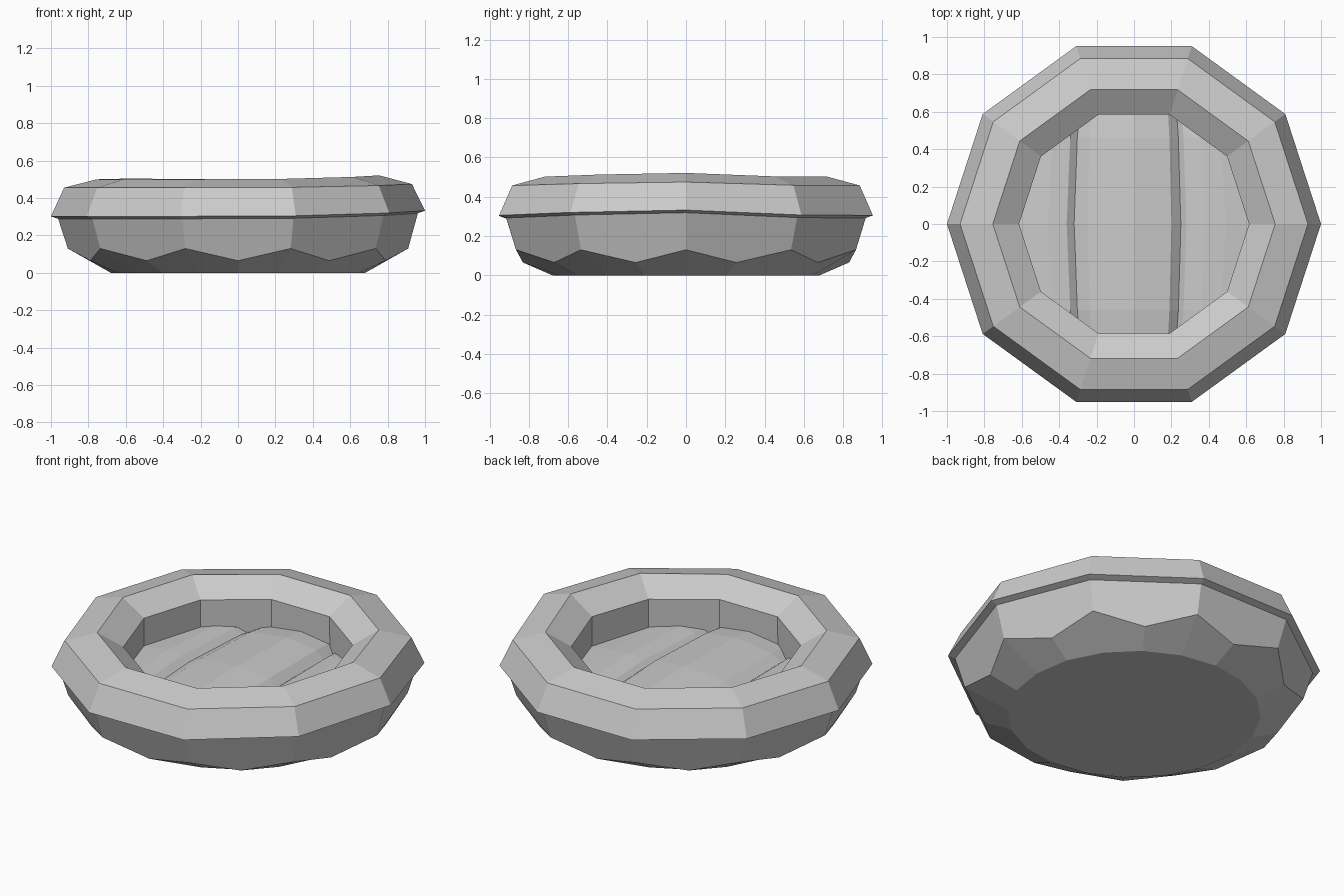
import bpy, bmesh
from math import cos, sin, pi
from mathutils import Vector

if "Cube" in bpy.data.objects:
    bpy.data.objects.remove(bpy.data.objects["Cube"])

N = 10


def make(name, bm):
    bmesh.ops.recalc_face_normals(bm, faces=bm.faces[:])
    me = bpy.data.meshes.new(name)
    bm.to_mesh(me)
    bm.free()
    ob = bpy.data.objects.new(name, me)
    bpy.context.collection.objects.link(ob)
    return ob


def ring(bm, r, z, n=N, lift=None):
    lift = lift or [0] * n
    return [bm.verts.new((r * cos(2 * pi * i / n), r * sin(2 * pi * i / n), z + lift[i]))
            for i in range(n)]


def bridge(bm, a, b):
    n = len(a)
    for i in range(n):
        j = (i + 1) % n
        bm.faces.new((a[i], a[j], b[j], b[i]))


# Padded rim: a ten-sided ring, slightly raised towards +x, with an upright inner wall
lift = [.03, .005, .003, .003, .005, 0, 0, 0, .003, .018]
profile = [(.96, .288, 1), (1.0, .302, 1), (.93, .455, .65), (.755, .50, .7),
           (.615, .415, .3), (.617, .19, 0)]
bm = bmesh.new()
rings = [ring(bm, r, z, lift=[l * k for l in lift]) for r, z, k in profile]
for a, b in zip(rings, rings[1:]):
    bridge(bm, a, b)
# normals: profile runs from outside over the top to the inside
rim = make("padded_rim", bm)

# Base: ten flat walls, zigzag edge, rounded underside and flat foot
bm = bmesh.new()
top = ring(bm, .962, .290, lift=lift)
zig = []
for i in range(2 * N):
    r, z = ((.91, .13), (.83, .065))[i % 2]
    zig.append(bm.verts.new((r * cos(pi * i / N), r * sin(pi * i / N), z)))
foot = ring(bm, .68, 0, 2 * N)
for i in range(N):
    j = (i + 1) % N
    bm.faces.new((top[i], zig[2 * i], zig[2 * i + 1], zig[2 * j], top[j]))
bridge(bm, zig, foot)
bm.faces.new(foot)
make("base", bm)


# Cushion pads: lofted strips sagging at both ends, trimmed to the rim opening
def pad(name, section):
    bm = bmesh.new()
    rows = []
    for y in (-.7, -.46, 0, .46, .7):
        bow = 1 - .25 * y * y
        sag = .10 * abs(y) ** 3
        rows.append([bm.verts.new((x * bow, y, z - .115 - sag)) for x, z in section])
    for a, b in zip(rows, rows[1:]):
        for i in range(len(a) - 1):
            bm.faces.new((a[i], a[i + 1], b[i + 1], b[i]))
    for k in range(N):
        t = 2 * pi * (k + .5) / N
        d = Vector((cos(t), sin(t), 0))
        bmesh.ops.bisect_plane(bm, geom=bm.verts[:] + bm.edges[:] + bm.faces[:],
                               plane_co=d * .588, plane_no=d, clear_outer=True)
    ob = make(name, bm)
    if ob.data.polygons[len(ob.data.polygons) // 2].normal.z < 0:
        ob.data.flip_normals()


pad("cushion_left", [(-.72, .35), (-.58, .37), (-.46, .385), (-.36, .38), (-.30, .335)])
pad("cushion_middle", [(-.32, .35), (-.25, .385), (0, .415), (.20, .39), (.26, .34)])
pad("cushion_right", [(.24, .34), (.28, .37), (.38, .385), (.49, .38), (.72, .35)])
